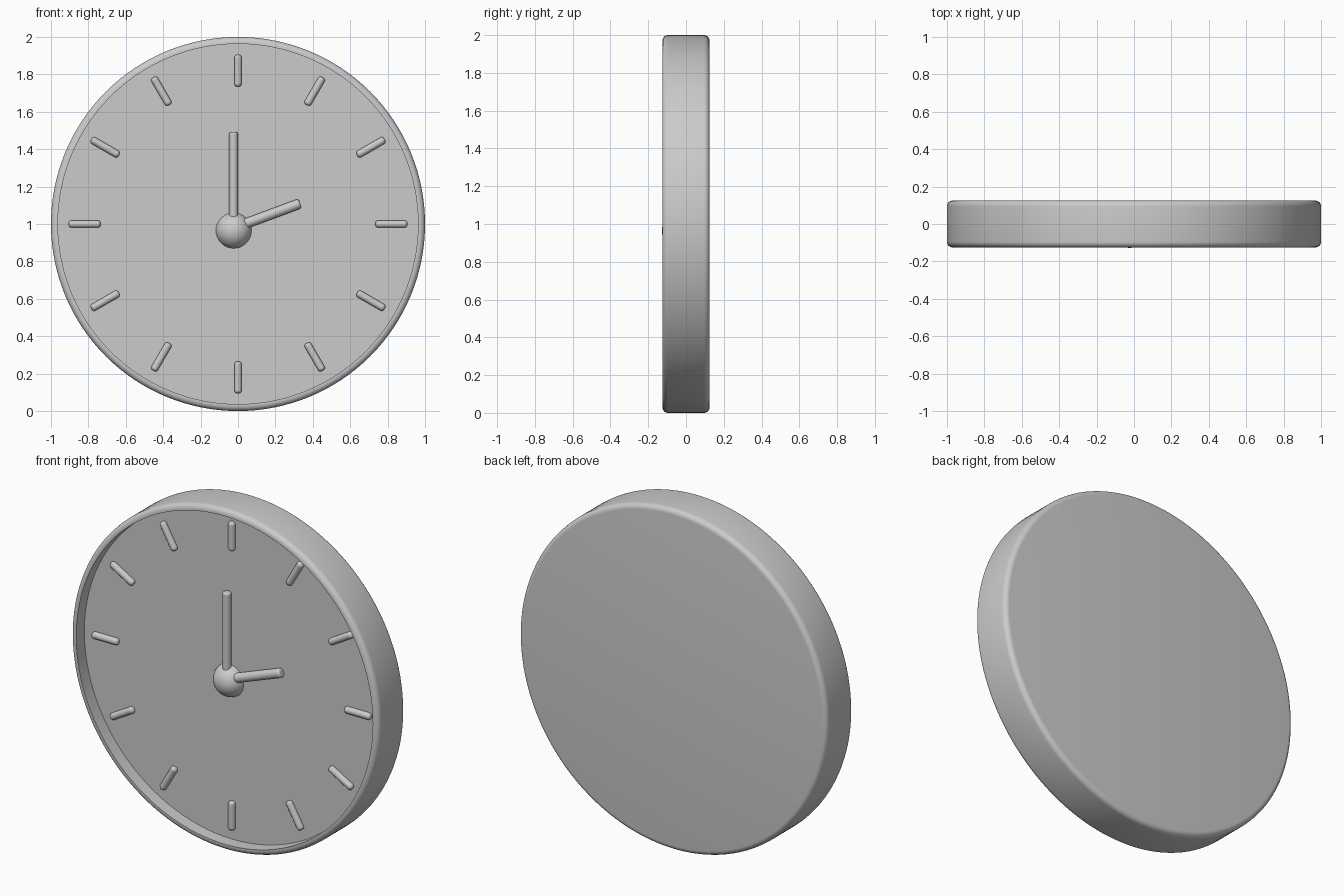
import bpy
import bmesh
import math
from mathutils import Matrix, Vector

if "Cube" in bpy.data.objects:
    bpy.data.objects.remove(bpy.data.objects["Cube"])

grey = bpy.data.materials.new("plain_grey")
grey.use_nodes = True
colour = (0.6, 0.6, 0.6, 1)
grey.diffuse_color = colour
grey.node_tree.nodes["Principled BSDF"].inputs["Base Color"].default_value = colour

FACE_Y = -0.05


def finish(obj, name):
    obj.name = name
    obj.data.materials.append(grey)
    bpy.ops.object.select_all(action="DESELECT")
    obj.select_set(True)
    bpy.context.view_layer.objects.active = obj
    bpy.ops.object.shade_smooth_by_angle(angle=math.radians(35))
    return obj


def rod(name, start, end, y, radius, rounding):
    """Round bar between two (x, z) points with softened ends."""
    a, b = Vector((start[0], y, start[1])), Vector((end[0], y, end[1]))
    bpy.ops.mesh.primitive_cylinder_add(vertices=24, radius=radius, depth=(b - a).length)
    obj = bpy.context.object
    obj.data.transform(Matrix.Translation((a + b) / 2)
                       @ (b - a).to_track_quat("Z", "Y").to_matrix().to_4x4())
    bevel = obj.modifiers.new("soft_ends", "BEVEL")
    bevel.width = rounding
    bevel.segments = 4
    bevel.limit_method = "ANGLE"
    bevel.angle_limit = math.radians(60)
    return finish(obj, name)


# Case: one lathed profile of (radius, y), with rounded outer corners
R, HALF, ROUND, INNER = 1.0, 0.125, 0.03, 0.963
profile = [(0, FACE_Y), (INNER, FACE_Y), (INNER, -HALF)]
for side in (-1, 1):
    arc = [(R - ROUND + ROUND * math.sin(t), side * (HALF - ROUND + ROUND * math.cos(t)))
           for t in (i * math.pi / 12 for i in range(7))]
    profile += arc if side < 0 else arc[::-1]
profile.append((0, HALF))

bm = bmesh.new()
verts = [bm.verts.new((r, y, 1)) for r, y in profile]
edges = [bm.edges.new(pair) for pair in zip(verts, verts[1:])]
bmesh.ops.spin(bm, geom=verts + edges, cent=(0, 0, 1), axis=(0, 1, 0),
               angle=math.tau, steps=128, use_duplicate=False)
bmesh.ops.remove_doubles(bm, verts=bm.verts, dist=0.0001)
bmesh.ops.recalc_face_normals(bm, faces=bm.faces)
mesh = bpy.data.meshes.new("clock_case")
bm.to_mesh(mesh)
bm.free()
case = bpy.data.objects.new("clock_case", mesh)
bpy.context.collection.objects.link(case)
finish(case, "clock_case")

# Hour markers
for hour in range(1, 13):
    s, c = math.sin(hour * math.tau / 12), math.cos(hour * math.tau / 12)
    rod(f"hour_marker_{hour}", (0.735 * s, 1 + 0.735 * c), (0.905 * s, 1 + 0.905 * c),
        -0.056, 0.02, 0.015)

# Hands
rod("minute_hand", (-0.024, 0.97), (-0.024, 1.492), -0.068, 0.024, 0.012)
rod("hour_hand", (0.035, 1.0), (0.332, 1.11), -0.068, 0.027, 0.012)

# Centre hub
bpy.ops.mesh.primitive_uv_sphere_add(segments=32, ring_count=16, radius=0.097,
                                     location=(-0.023, -0.031, 0.965))
finish(bpy.context.object, "centre_hub")
